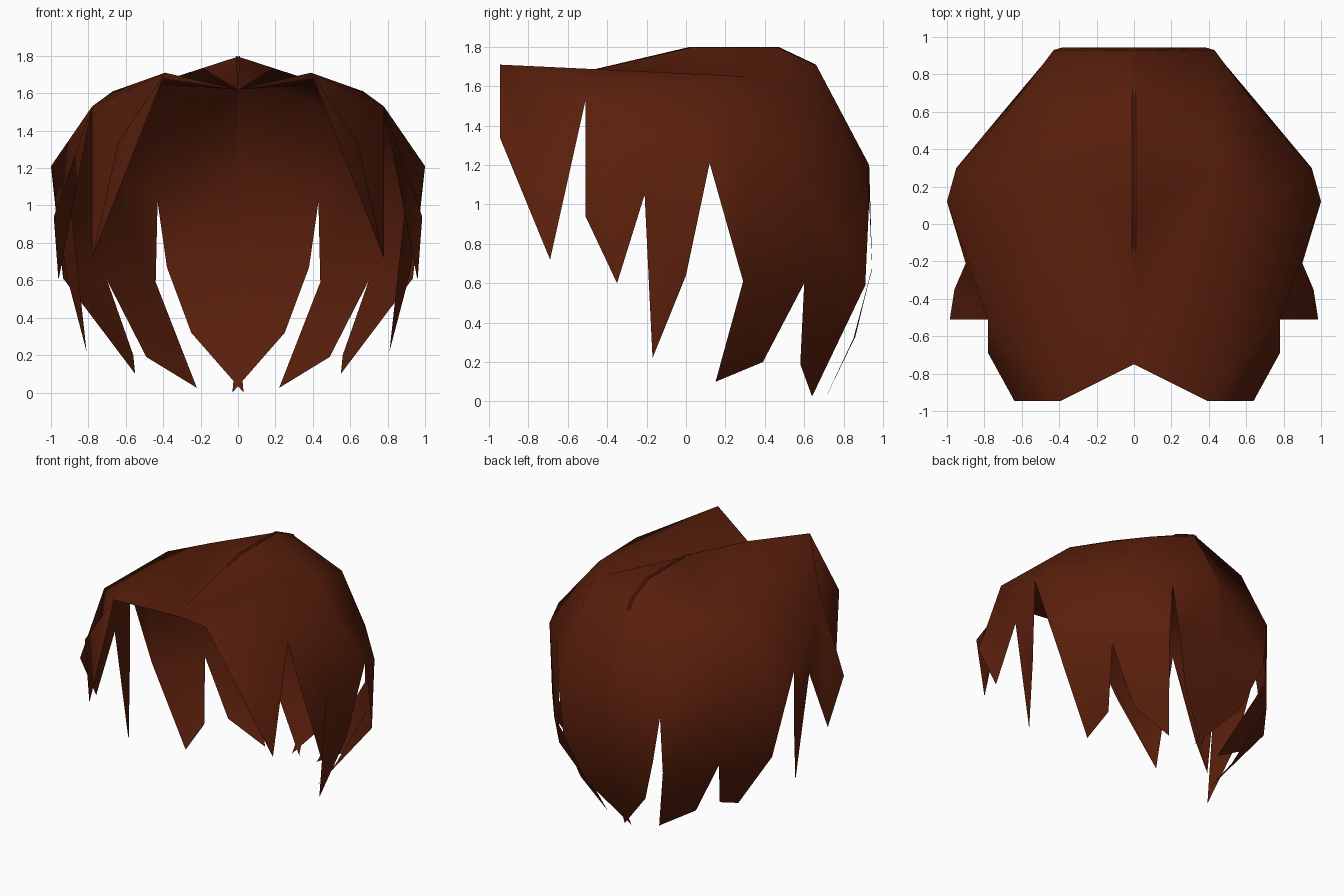
import bpy, bmesh

if "Cube" in bpy.data.objects:
    bpy.data.objects.remove(bpy.data.objects["Cube"])

brown = bpy.data.materials.new("chestnut brown")
brown.diffuse_color = (0.10, 0.0135, 0.0035, 1)
brown.use_nodes = True
brown.node_tree.nodes["Principled BSDF"].inputs["Base Color"].default_value = brown.diffuse_color

# Key points of the right half, in bands
parting = {  # centre line, front to nape; halves cross slightly
    "a0": (0, -.75, 1.62), "a1": (-.012, .02, 1.80), "a2": (-.012, .47, 1.80),
    "a3": (-.012, .66, 1.71), "a4": (0, .93, 1.20), "a5": (0, .945, .68), "a6": (0, .86, .33)}
crown = {  # ridge between the top and the sides
    "b0": (.39, -.945, 1.71), "b1": (.67, .10, 1.61), "b2": (.45, .32, 1.65), "b3": (.42, .66, 1.54)}
notches = {  # roots between the locks, front to back
    "c0": (.78, -.51, 1.53), "c1": (.90, -.21, 1.05), "c2": (1.0, .12, 1.21),
    "c3": (.95, .30, 1.14), "c4": (.70, .57, 1.17), "c5": (.43, .93, 1.02)}
tips = {  # lower corners of the locks, front to back
    "d0": (.64, -.945, 1.34), "d1": (.78, -.69, .72),
    "e0": (.985, -.51, .94), "e1": (.96, -.35, .60),
    "f0": (.81, -.17, .22), "f1": (.92, 0, .64),
    "g0": (.935, .29, .61), "g1": (.55, .15, .10), "g2": (.56, .39, .20), "g3": (.70, .60, .60),
    "h0": (.49, .58, .19), "h1": (.22, .64, .025), "h2": (.44, .91, .59),
    "i0": (.38, .945, .67), "i1": (.25, .85, .32), "i2": (-.03, .70, 0)}

# Panels: cap first, then each hanging lock
panels = {
    "cap": "a0 a1 b2, a0 b2 b0, a1 a2 b2, a2 a3 b3 b2, a3 a4 c5 b3, b0 b2 b1, b0 b1 c0, "
           "c0 b1 c2 c1, b1 c3 c2, b1 b2 b3, b1 b3 c4 c3, b3 c5 c4",
    "temple lock": "b0 c0 d1 d0",
    "cheek lock": "c0 c1 e1 e0",
    "ear lock": "c1 c2 f1 f0",
    "side lock": "c2 c3 g0, c3 c4 g3 g0, g0 g3 g2 g1",
    "rear lock": "c4 c5 h2 g3, g3 h2 h1 h0",
    "nape lock": "a4 a5 i0 c5, a5 a6 i1 i0, a6 i2 i1"}

bm = bmesh.new()
verts = {k: bm.verts.new(p) for band in (parting, crown, notches, tips) for k, p in band.items()}
for text in panels.values():
    for face in text.split(","):
        bm.faces.new([verts[k] for k in face.split()])
bmesh.ops.recalc_face_normals(bm, faces=bm.faces)
bm.faces.ensure_lookup_table()
bm.normal_update()
if bm.faces[0].normal.z < 0:
    bmesh.ops.reverse_faces(bm, faces=bm.faces)

mesh = bpy.data.meshes.new("hair")
bm.to_mesh(mesh)
bm.free()
mesh.materials.append(brown)
hair = bpy.data.objects.new("hair", mesh)
bpy.context.collection.objects.link(hair)

# Mirror to the left half, keeping the parting as a seam
mirror = hair.modifiers.new("mirror", "MIRROR")
mirror.use_mirror_merge = False

bpy.context.view_layer.objects.active = hair
hair.select_set(True)
bpy.ops.object.modifier_apply(modifier="mirror")
bpy.ops.object.shade_smooth_by_angle(angle=0.9)
